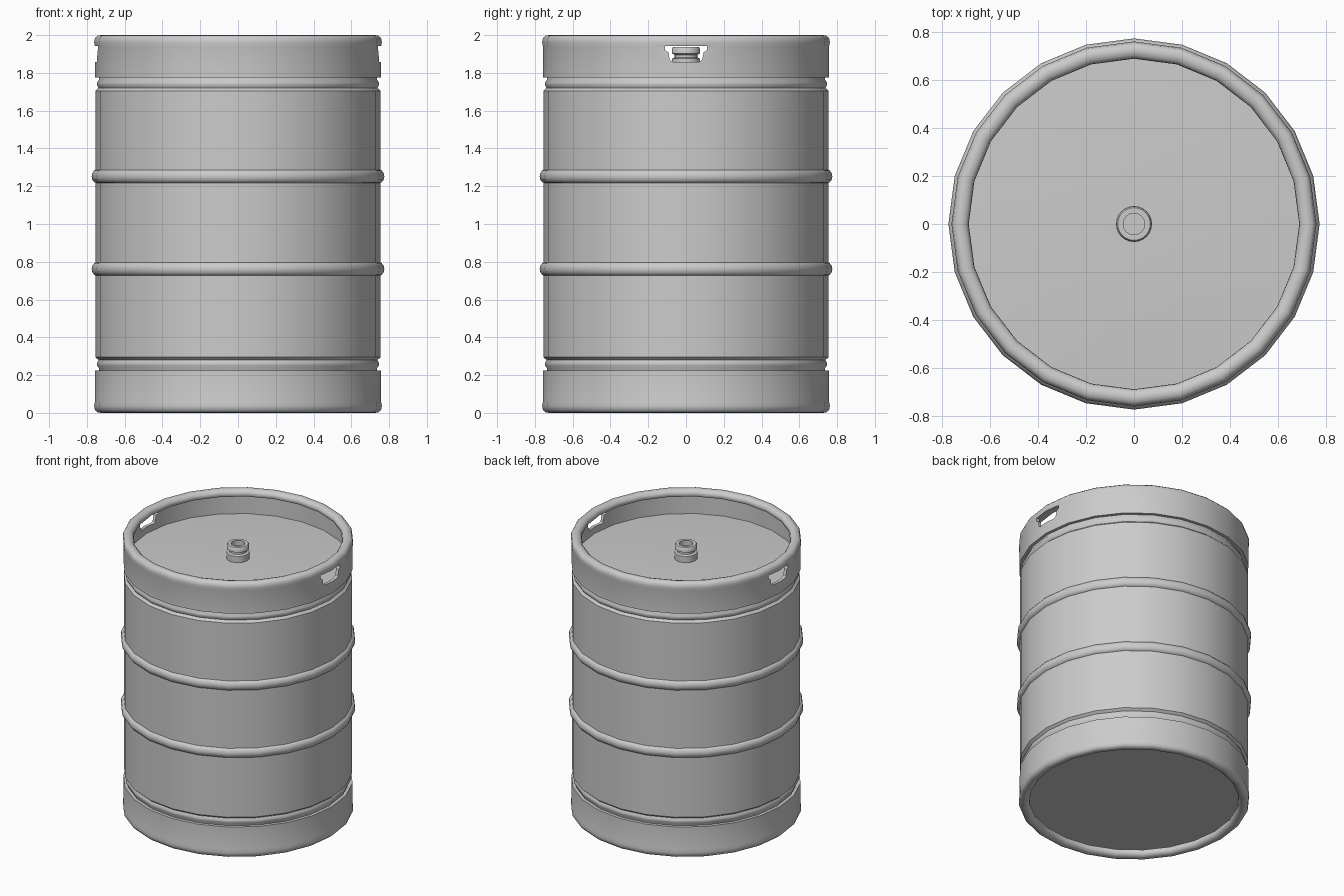
import bpy
import bmesh
from math import cos, sin, pi, radians

SIDES = 24

cube = bpy.data.objects.get("Cube")
if cube:
    bpy.data.objects.remove(cube, do_unlink=True)

steel = bpy.data.materials.new("brushed steel grey")
steel.use_nodes = True
GREY = (0.6, 0.6, 0.6, 1)
steel.diffuse_color = GREY
steel.node_tree.nodes["Principled BSDF"].inputs["Base Color"].default_value = GREY


def make_object(name, bm):
    bmesh.ops.remove_doubles(bm, verts=bm.verts, dist=1e-5)
    bmesh.ops.recalc_face_normals(bm, faces=bm.faces)
    mesh = bpy.data.meshes.new(name)
    bm.to_mesh(mesh)
    bm.free()
    mesh.materials.append(steel)
    obj = bpy.data.objects.new(name, mesh)
    bpy.context.collection.objects.link(obj)
    return obj


def lathe(name, profile, closed=False):
    """Turn a (radius, height) profile around the z axis."""
    bm = bmesh.new()
    angles = [2 * pi * i / SIDES for i in range(SIDES)]
    rings = [[bm.verts.new((r * cos(a), r * sin(a), z)) for a in angles]
             for r, z in profile]
    pairs = list(zip(rings, rings[1:]))
    if closed:
        pairs.append((rings[-1], rings[0]))
    for low, high in pairs:
        for i in range(SIDES):
            j = (i + 1) % SIDES
            quad = [low[i], low[j], high[j], high[i]]
            if low is rings[0] and profile[0][0] == 0:
                quad = [low[i], high[j], high[i]]
            elif high is rings[-1] and profile[-1][0] == 0:
                quad = [low[i], low[j], high[i]]
            bm.faces.new(quad)
    return make_object(name, bm)


def smooth(obj):
    bpy.ops.object.select_all(action="DESELECT")
    obj.select_set(True)
    bpy.context.view_layer.objects.active = obj
    bpy.ops.object.shade_smooth_by_angle(angle=radians(40))


# Barrel body with a recessed floor, a welded neck at each end and a domed deck
neck = [(0.755, 1.705), (0.738, 1.72), (0.746, 1.735), (0.746, 1.75), (0.735, 1.765)]
body = lathe("barrel_body",
             [(0, 0.07), (0.738, 0.07)]
             + [(r, 2 - z) for r, z in reversed(neck)]
             + neck
             + [(0.738, 1.81), (0.4, 1.825), (0, 1.83)])
smooth(body)

# Two rolling hoops
for name, height in (("lower_hoop", 0.762), ("upper_hoop", 1.252)):
    ring = [(0.745 + 0.03 * cos(t * pi / 6), height + 0.037 * sin(t * pi / 6))
            for t in range(-3, 4)]
    smooth(lathe(name, ring, closed=True))

# Top and bottom chimes with rolled lips
chime = [(0.757, 1.775), (0.757, 1.94), (0.762, 1.962), (0.757, 1.985),
         (0.744, 1.997), (0.725, 2.0), (0.706, 1.995), (0.693, 1.982),
         (0.69, 1.966), (0.696, 1.952), (0.71, 1.946), (0.735, 1.944),
         (0.735, 1.775)]
top_chime = lathe("top_chime", chime, closed=True)
bottom_chime = lathe("bottom_chime", [(r, 2 - z) for r, z in chime], closed=True)
smooth(bottom_chime)

# Handle openings on both sides of the top chime
bm = bmesh.new()
half = [(0.07, 1.858), (0.085, 1.868), (0.094, 1.91), (0.112, 1.92), (0.112, 1.943)]
outline = half + [(-y, z) for y, z in reversed(half)]
near = [bm.verts.new((-1, y, z)) for y, z in outline]
far = [bm.verts.new((1, y, z)) for y, z in outline]
bm.faces.new(near)
bm.faces.new(far)
for i in range(len(outline)):
    j = (i + 1) % len(outline)
    bm.faces.new((near[i], near[j], far[j], far[i]))
cutter = make_object("handle_cutter", bm)
cutter.hide_render = True
cut = top_chime.modifiers.new("handle_openings", "BOOLEAN")
cut.operation = "DIFFERENCE"
cut.solver = "EXACT"
cut.object = cutter
bpy.context.view_layer.objects.active = top_chime
bpy.ops.object.modifier_apply(modifier=cut.name)
bpy.data.objects.remove(cutter, do_unlink=True)
smooth(top_chime)

# Centre valve: flanged neck with a hollow top
valve = lathe("valve", [(0.075, 1.815), (0.075, 1.875), (0.06, 1.882),
                        (0.06, 1.895), (0.074, 1.902), (0.074, 1.928),
                        (0.068, 1.936), (0.045, 1.936), (0.045, 1.9), (0, 1.9)])
smooth(valve)
